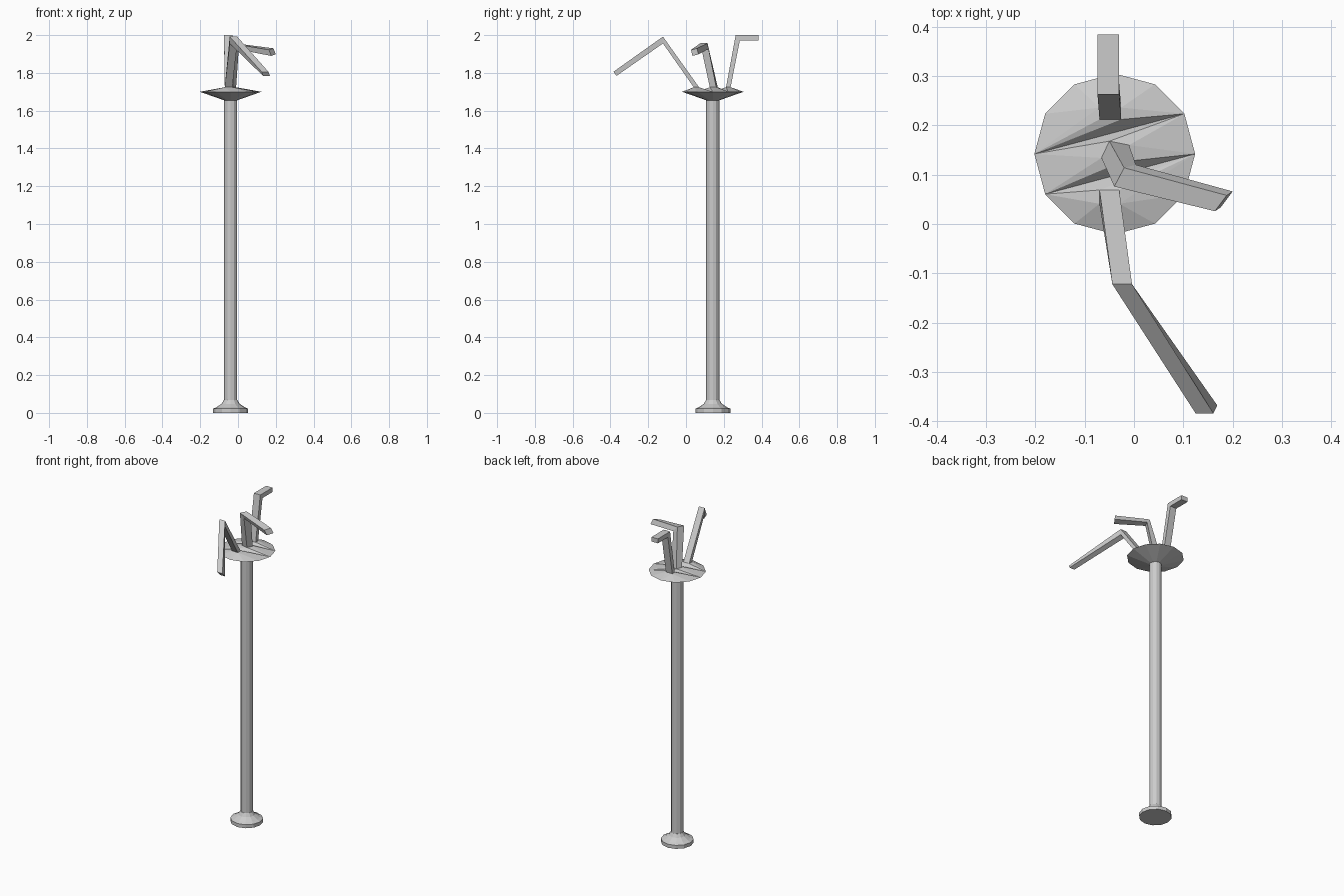
import bpy, bmesh, math
from mathutils import Vector as V

if "Cube" in bpy.data.objects:
    bpy.data.objects.remove(bpy.data.objects["Cube"])

CX, CY, SIDES = -0.039, 0.142, 12
RIM_R, RIM_Z = 0.163, 1.70


def finish(name, bm):
    bmesh.ops.recalc_face_normals(bm, faces=bm.faces)
    me = bpy.data.meshes.new(name)
    bm.to_mesh(me)
    bm.free()
    ob = bpy.data.objects.new(name, me)
    bpy.context.collection.objects.link(ob)
    return ob


def ring_point(k, r, z):
    a = 2 * math.pi * k / SIDES
    return V((CX + r * math.cos(a), CY + r * math.sin(a), z))


def lathe(name, profile):
    bm = bmesh.new()
    rings = [[bm.verts.new(ring_point(k, r, z)) for k in range(SIDES)]
             for r, z in profile]
    skin(bm, rings)
    return finish(name, bm)


def skin(bm, rings):
    n = len(rings[0])
    for a, b in zip(rings, rings[1:]):
        for i in range(n):
            j = (i + 1) % n
            bm.faces.new((a[i], a[j], b[j], b[i]))
    bm.faces.new(rings[0])
    bm.faces.new(rings[-1])


def section(centre, width, outer):
    c, w, o = V(centre), V(width), V(outer)
    return [c + w + o, c - w + o, c - w - o, c + w - o]


def bent_arm(name, sections):
    bm = bmesh.new()
    skin(bm, [[bm.verts.new(p) for p in section(*s)] for s in sections])
    return finish(name, bm)


def mound(name, rim_ids, base):
    # Faceted rise from part of the rim up to the foot of one arm
    bm = bmesh.new()
    pts = [ring_point(k, RIM_R, RIM_Z) for k in rim_ids] + section(*base)
    for p in pts:
        bm.verts.new(p)
    res = bmesh.ops.convex_hull(bm, input=bm.verts[:])
    loose = [v for v in res["geom_interior"] if isinstance(v, bmesh.types.BMVert)]
    bmesh.ops.delete(bm, geom=loose, context='VERTS')
    return finish(name, bm)


# Foot, pole and flared dish underside
lathe("foot", [(0.093, 0), (0.093, 0.022), (0.075, 0.030), (0.048, 0.048), (0.036, 0.068)])
lathe("pole", [(0.035, 0.06), (0.035, 1.66)])
lathe("dish", [(0.035, 1.655), (RIM_R, RIM_Z)])

# Each arm: sections at foot, elbow and tip (centre, half width, half thickness)
arms = {
    "back": (range(1, 7), [
        ((-0.048, 0.224, 1.724), (0.022, 0, 0), (0, -0.012, 0)),
        ((-0.052, 0.274, 1.986), (0.022, 0, 0), (0, -0.011, 0.014)),
        ((-0.052, 0.384, 1.986), (0.022, 0, 0), (0, 0, 0.014))]),
    "middle": ((0, 1, 6, 7), [
        ((-0.038, 0.147, 1.724), (0.008, 0.017, 0), (-0.02, 0.004, 0)),
        ((-0.018, 0.098, 1.942), (0.010, 0.019, 0), (-0.012, -0.003, 0.015)),
        ((0.182, 0.046, 1.910), (0.012, 0.016, 0.004), (-0.006, -0.004, 0.016))]),
    "front": (range(7, 13), [
        ((-0.050, 0.055, 1.724), (0.020, 0, 0), (0, 0.014, 0)),
        ((-0.024, -0.122, 1.974), (0.020, 0, 0), (0, 0, 0.018)),
        ((0.147, -0.376, 1.795), (0.018, 0, 0), (-0.004, -0.008, 0.011))]),
}
for name, (rim_ids, sections) in arms.items():
    bent_arm(name + "_arm", sections)
    mound(name + "_dish_top", rim_ids, sections[0])
